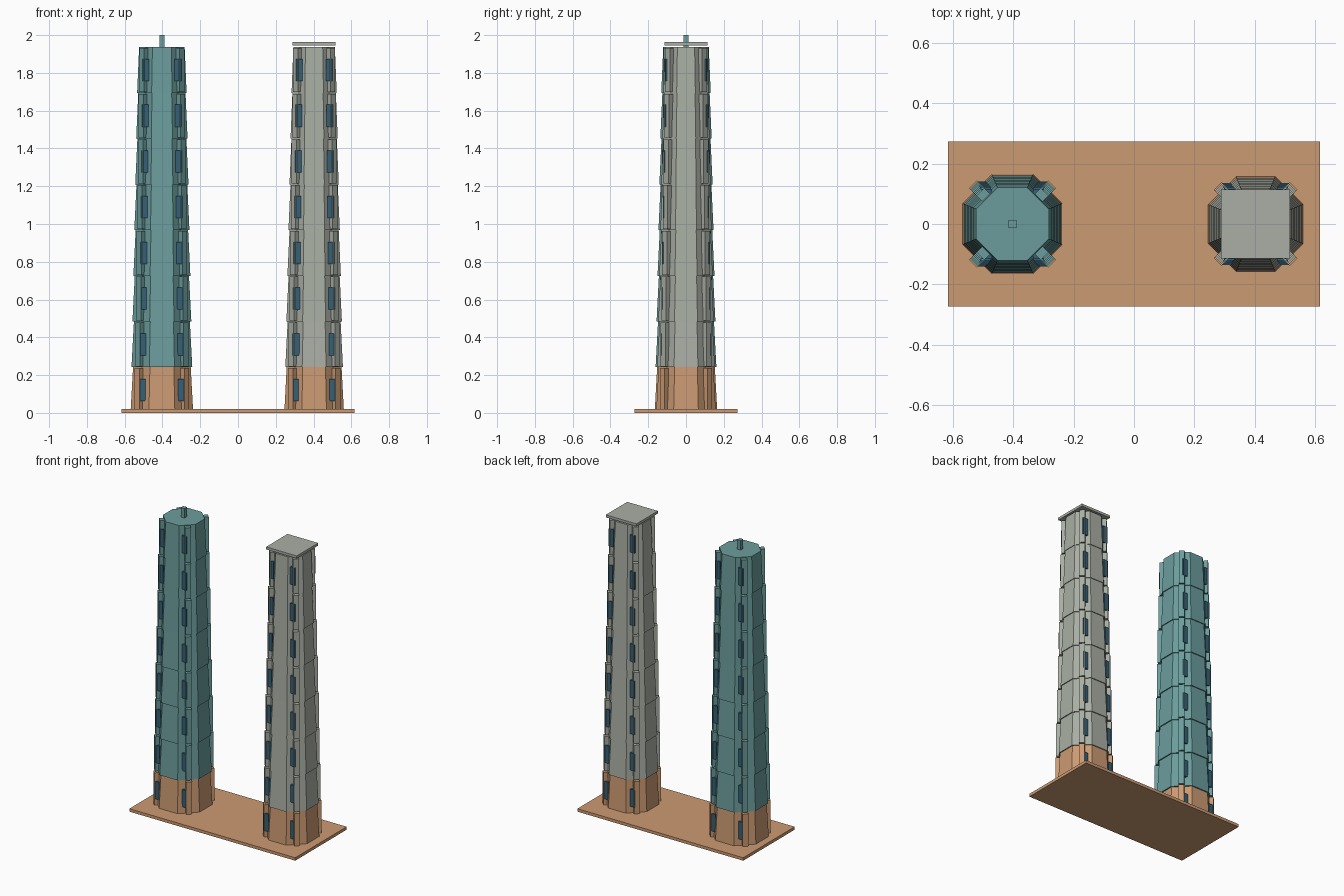
import bpy, bmesh, math
from mathutils import Matrix, Vector

if "Cube" in bpy.data.objects:
    bpy.data.objects.remove(bpy.data.objects["Cube"])


def material(name, rgb):
    m = bpy.data.materials.new(name)
    m.diffuse_color = (*rgb, 1)
    m.use_nodes = True
    m.node_tree.nodes["Principled BSDF"].inputs["Base Color"].default_value = m.diffuse_color
    return m


TERRACOTTA = material("terracotta", (0.60, 0.325, 0.17))
TEAL = material("teal", (0.15, 0.335, 0.335))
GREY = material("stone grey", (0.40, 0.43, 0.375))
GLASS = material("window blue", (0.036, 0.118, 0.18))

FLOORS = 8
STOREY = 1.936 / FLOORS


def finish(name, bm, mat):
    bmesh.ops.recalc_face_normals(bm, faces=bm.faces)
    mesh = bpy.data.meshes.new(name)
    bm.to_mesh(mesh)
    bm.free()
    mesh.materials.append(mat)
    bpy.context.collection.objects.link(bpy.data.objects.new(name, mesh))


def add_box(bm, centre, size, turn=0.0):
    mat = (Matrix.Translation(Vector(centre)) @ Matrix.Rotation(turn, 4, 'Z')
           @ Matrix.Diagonal((*size, 1)))
    bmesh.ops.create_cube(bm, size=1, matrix=mat)


def box(name, centre, size, mat):
    bm = bmesh.new()
    add_box(bm, centre, size)
    finish(name, bm, mat)


def tower(label, cx, base_r, step, mat):
    for i in range(FLOORS):
        r = base_r - step * i            # distance to the flat sides
        z0 = STOREY * i
        colour = TERRACOTTA if i == 0 else mat
        # Tapered eight-sided storey, flats facing the axes
        bm = bmesh.new()
        k = 1 / math.cos(math.pi / 8)
        bmesh.ops.create_cone(
            bm, cap_ends=True, segments=8, radius1=r * k, radius2=r * k * 0.92,
            depth=STOREY,
            matrix=Matrix.Translation((cx, 0, z0 + STOREY / 2))
            @ Matrix.Rotation(math.pi / 8, 4, 'Z'))
        finish(f"{label}_storey_{i + 1}", bm, colour)

        # Upright ribs and windows on the four diagonal sides
        ribs, panes = bmesh.new(), bmesh.new()
        c = r / math.sqrt(2)
        rib_c = (r + 0.006) / math.sqrt(2)
        for sx in (-1, 1):
            for sy in (-1, 1):
                add_box(ribs, (cx + sx * rib_c, sy * rib_c, z0 + STOREY * 0.5),
                        (0.028, 0.036, STOREY * 0.96),
                        math.atan2(sy, sx))
                add_box(panes, (cx + sx * (c * 0.73 + 0.0175),
                                sy * (c + 0.013), z0 + 0.121),
                        (0.035, 0.022, 0.117))
        finish(f"{label}_ribs_{i + 1}", ribs, colour)
        finish(f"{label}_windows_{i + 1}", panes, GLASS)


# Ground slab
box("base_slab", (0, 0, 0.01), (1.234, 0.546, 0.02), TERRACOTTA)

# Two towers
tower("teal_tower", -0.403, 0.166, 0.005, TEAL)
tower("grey_tower", 0.403, 0.158, 0.0055, GREY)

# Roof details
box("roof_mast", (-0.403, 0, 1.967), (0.027, 0.027, 0.066), TEAL)
box("roof_cap", (0.403, 0, 1.954), (0.228, 0.228, 0.017), GREY)
